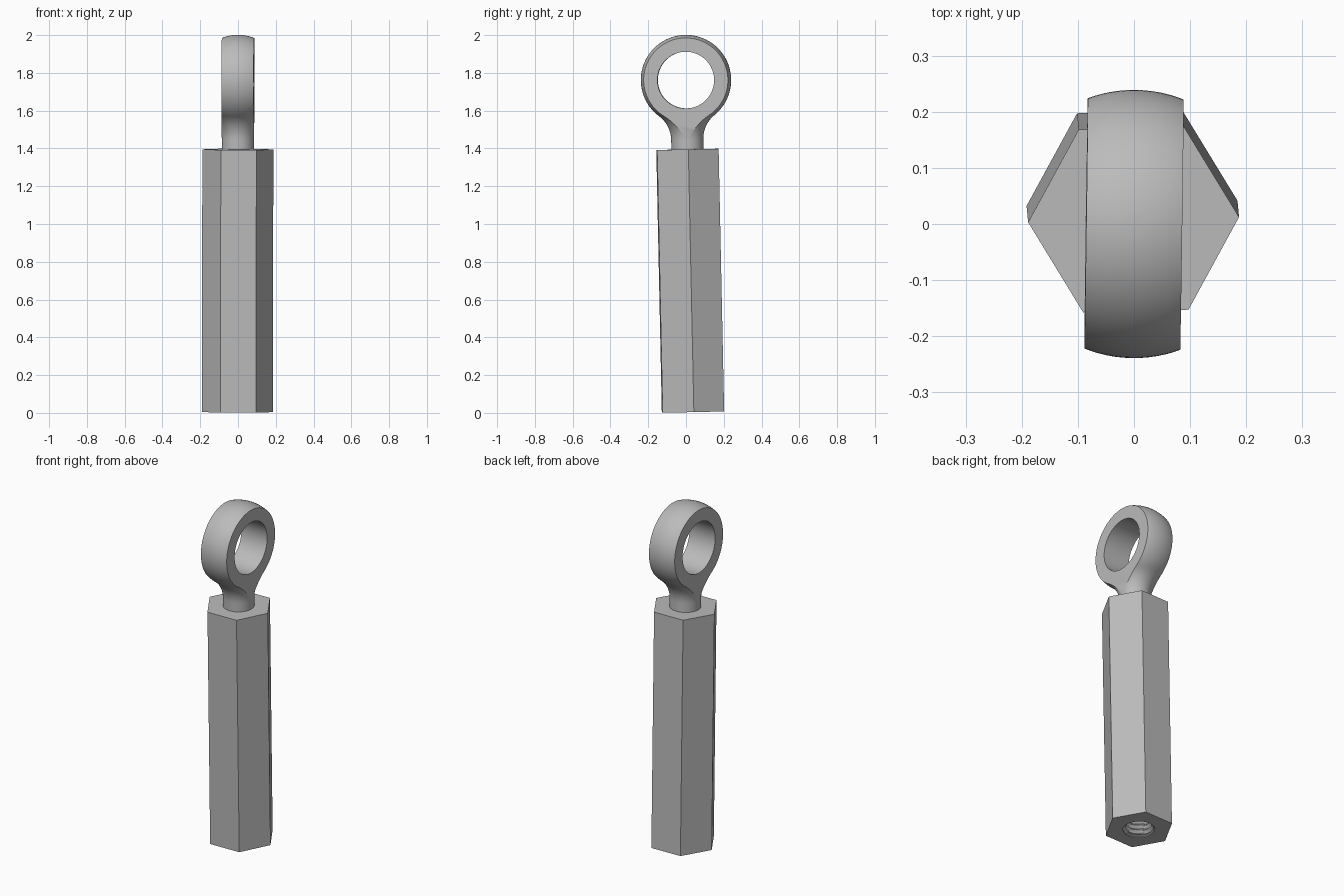
import bpy, bmesh, math
from math import sin, cos, pi, radians
from mathutils import Matrix

if "Cube" in bpy.data.objects:
    bpy.data.objects.remove(bpy.data.objects["Cube"])

# Single steel colour
steel = bpy.data.materials.new("grey steel")
steel.use_nodes = True
GREY = (0.5, 0.5, 0.5, 1)
steel.diffuse_color = GREY
steel.node_tree.nodes["Principled BSDF"].inputs["Base Color"].default_value = GREY

# Eye centre and the slight lean shared by all parts
EYE_Z = 1.762
LEAN = (Matrix.Translation((0, 0, EYE_Z)) @ Matrix.Rotation(0.021, 4, 'X')
        @ Matrix.Rotation(0.002, 4, 'Y'))


def loft(name, rings):
    """Closed solid skinned through rings of equal point counts."""
    bm = bmesh.new()
    loops = [[bm.verts.new(p) for p in ring] for ring in rings]
    n = len(loops[0])
    for a, b in zip(loops, loops[1:]):
        for i in range(n):
            j = (i + 1) % n
            bm.faces.new((a[i], a[j], b[j], b[i]))
    bm.faces.new(loops[0][::-1])
    bm.faces.new(loops[-1])
    bmesh.ops.recalc_face_normals(bm, faces=bm.faces)
    mesh = bpy.data.meshes.new(name)
    bm.to_mesh(mesh)
    bm.free()
    mesh.materials.append(steel)
    ob = bpy.data.objects.new(name, mesh)
    bpy.context.collection.objects.link(ob)
    return ob


def circle(r, z, n, turn=0.0):
    return [(r * cos(turn + 2 * pi * i / n), r * sin(turn + 2 * pi * i / n), z)
            for i in range(n)]


def carve(ob, cutter, operation):
    """Apply a boolean and discard the cutter."""
    cutter.hide_render = True
    mod = ob.modifiers.new("carve", 'BOOLEAN')
    mod.object, mod.operation, mod.solver = cutter, operation, 'EXACT'
    bpy.ops.object.select_all(action='DESELECT')
    bpy.context.view_layer.objects.active = ob
    ob.select_set(True)
    bpy.ops.object.modifier_apply(modifier=mod.name)
    bpy.data.objects.remove(cutter)


def finish(ob, turn):
    ob.data.transform(LEAN @ Matrix.Rotation(turn, 4, 'Z'))
    bpy.ops.object.select_all(action='DESELECT')
    bpy.context.view_layer.objects.active = ob
    ob.select_set(True)
    bpy.ops.object.shade_smooth_by_angle(angle=radians(30))


# Eye with neck: ball and fillet turned about the shaft axis
BALL, NECK, NECK_TOP = 0.239, 0.085, -0.315
fillet = (NECK_TOP**2 + NECK**2 - BALL**2) / (2 * (BALL - NECK))
fx = NECK + fillet
meet = math.atan2(-NECK_TOP, fx)
profile = [(NECK, -0.42), (NECK, -0.36)]
for k in range(13):
    a = meet * k / 12
    profile.append((fx - fillet * cos(a), NECK_TOP + fillet * sin(a)))
for k in range(1, 40):
    a = -meet + (pi / 2 + meet) * k / 40
    profile.append((BALL * cos(a), BALL * sin(a)))
eye = loft("eye_and_neck", [circle(r, z, 96) for r, z in profile])

# Flat cheeks and cross hole
HALF = 0.0855
slab = loft("slab_cutter", [[(-HALF, -1, z), (HALF, -1, z), (HALF, 1, z), (-HALF, 1, z)]
                            for z in (-1, 1)])
carve(eye, slab, 'INTERSECT')
bore = loft("bore_cutter", [circle(0.15, z, 80) for z in (-0.5, 0.5)])
bore.data.transform(Matrix.Rotation(pi / 2, 4, 'Y'))
carve(eye, bore, 'DIFFERENCE')
finish(eye, radians(-0.8))

# Hexagonal shaft
BOTTOM, TOP = -1.758, -0.367
shaft = loft("hex_shaft", [circle(0.188, z, 6) for z in (BOTTOM, TOP)])

# Threaded socket in the lower end
PITCH, STEPS, TURNS, SIDES = 0.03, 6, 14, 48
rings = [circle(0.086, BOTTOM - 0.02, SIDES), circle(0.086, BOTTOM + 0.004, SIDES)]
for row in range(1, STEPS * TURNS):
    ring = []
    for i in range(SIDES):
        wave = abs(((row / STEPS - i / SIDES) % 1) * 2 - 1)
        r, a = 0.068 + 0.017 * wave, 2 * pi * i / SIDES
        ring.append((r * cos(a), r * sin(a), BOTTOM + 0.004 + PITCH * row / STEPS))
    rings.append(ring)
thread = loft("thread_cutter", rings)
carve(shaft, thread, 'DIFFERENCE')
finish(shaft, radians(1.4))
